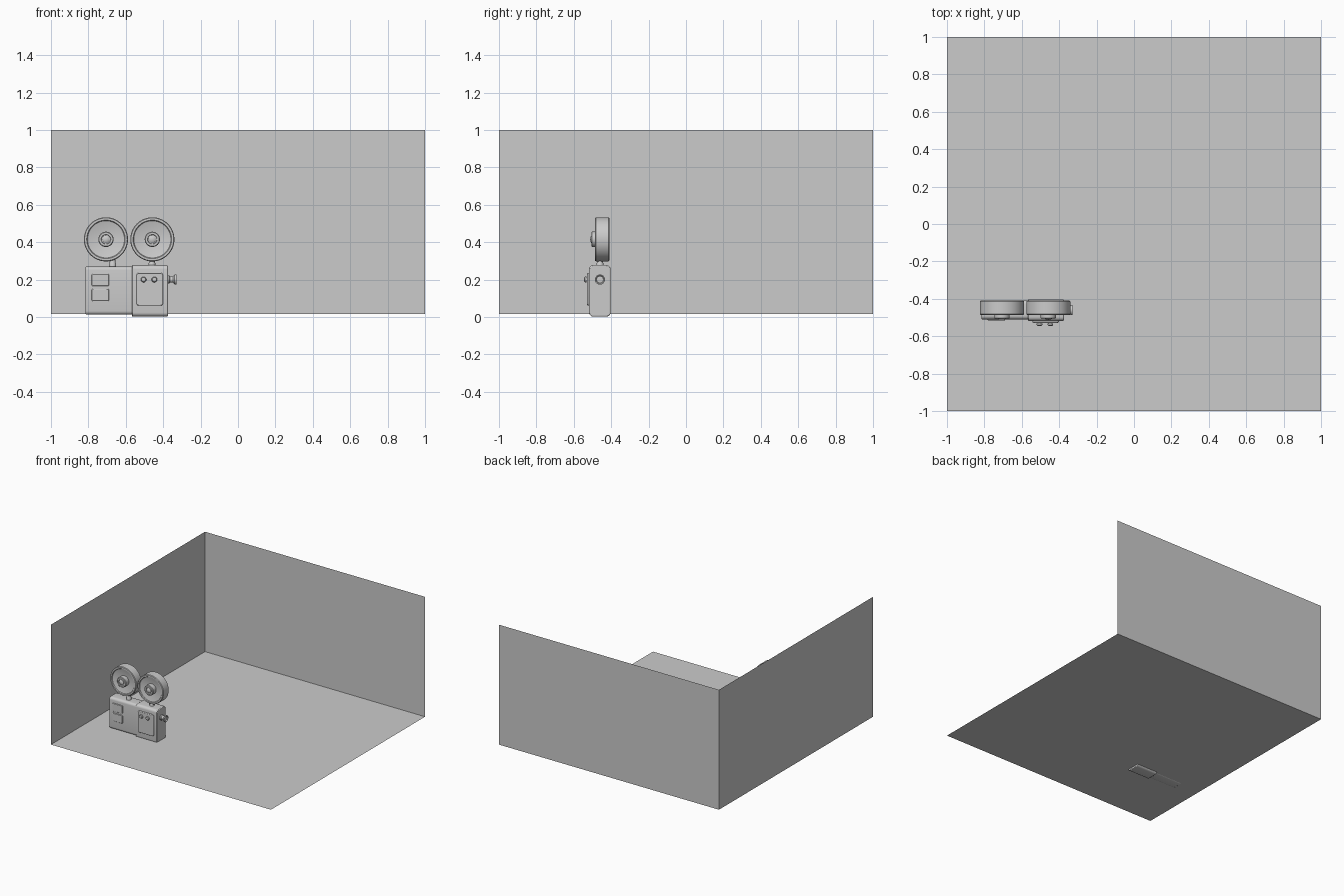
import bpy, bmesh, math
from mathutils import Matrix, Vector

if "Cube" in bpy.data.objects:
    bpy.data.objects.remove(bpy.data.objects["Cube"])

FLOOR = 0.015


def finish(name, bm, smooth=True):
    bmesh.ops.recalc_face_normals(bm, faces=bm.faces)
    me = bpy.data.meshes.new(name)
    bm.to_mesh(me)
    bm.free()
    ob = bpy.data.objects.new(name, me)
    bpy.context.collection.objects.link(ob)
    if smooth:
        bpy.ops.object.select_all(action='DESELECT')
        ob.select_set(True)
        bpy.context.view_layer.objects.active = ob
        bpy.ops.object.shade_smooth_by_angle(angle=math.radians(35))
    return ob


def sheet(name, corners):
    bm = bmesh.new()
    bm.faces.new([bm.verts.new(c) for c in corners])
    me = bpy.data.meshes.new(name)
    bm.to_mesh(me)
    bm.free()
    bpy.context.collection.objects.link(bpy.data.objects.new(name, me))


def rounded_box(name, lo, hi, axis, radius, soft):
    """Box with the edges along one axis rounded, and all other edges softened."""
    lo, hi = Vector(lo), Vector(hi)
    bm = bmesh.new()
    bmesh.ops.create_cube(bm, size=1)
    bmesh.ops.transform(bm, verts=bm.verts, matrix=Matrix.Translation((lo + hi) / 2)
                        @ Matrix.Diagonal((hi - lo).to_4d()))
    edges = [e for e in bm.edges
             if abs((e.verts[0].co - e.verts[1].co).normalized()[axis]) > 0.9]
    bmesh.ops.bevel(bm, geom=edges, offset=radius, segments=5, profile=0.5, affect='EDGES')
    ob = finish(name, bm)
    mod = ob.modifiers.new("soft_edges", 'BEVEL')
    mod.width, mod.segments, mod.limit_method = soft, 2, 'ANGLE'
    mod.angle_limit = math.radians(40)
    return ob


def lathe(name, profile, origin, axis, steps=48):
    """Revolve (radius, distance) points around an axis through origin."""
    bm = bmesh.new()
    verts = [bm.verts.new((r, 0, d)) for r, d in profile]
    edges = [bm.edges.new(p) for p in zip(verts, verts[1:])]
    bmesh.ops.spin(bm, geom=verts + edges, cent=(0, 0, 0), axis=(0, 0, 1),
                   angle=math.tau, steps=steps)
    bmesh.ops.remove_doubles(bm, verts=bm.verts, dist=1e-5)
    turn = Vector((0, 0, 1)).rotation_difference(Vector(axis)).to_matrix().to_4x4()
    bmesh.ops.transform(bm, verts=bm.verts, matrix=Matrix.Translation(origin) @ turn)
    return finish(name, bm)


FRONT, RIGHT, UP = (0, -1, 0), (1, 0, 0), (0, 0, 1)

# Room: floor and two walls
sheet("floor", [(-1, -1, FLOOR), (1, -1, FLOOR), (1, 1, FLOOR), (-1, 1, FLOOR)])
sheet("back_wall", [(-1, 1, FLOOR), (1, 1, FLOOR), (1, 1, 1), (-1, 1, 1)])
sheet("left_wall", [(-1, -1, FLOOR), (-1, 1, FLOOR), (-1, 1, 1), (-1, -1, 1)])

# Projector housing
rounded_box("rear_housing", (-0.815, -0.51, 0.012), (-0.56, -0.408, 0.27), 0, 0.02, 0.005)
rounded_box("front_housing", (-0.568, -0.518, 0.002), (-0.375, -0.403, 0.277), 0, 0.022, 0.005)

# Raised panels on the front side
rounded_box("control_panel", (-0.542, -0.528, 0.06), (-0.402, -0.50, 0.236), 1, 0.012, 0.004)
for i, z in enumerate((0.085, 0.165)):
    rounded_box(f"side_panel_{i + 1}", (-0.782, -0.517, z), (-0.69, -0.50, z + 0.065),
                1, 0.006, 0.003)

# Control knobs
for i, x in enumerate((-0.505, -0.447)):
    lathe(f"control_knob_{i + 1}",
          [(0, 0), (0.009, 0), (0.009, 0.008), (0.015, 0.010), (0.015, 0.016),
           (0.011, 0.021), (0, 0.023)], (x, -0.523, 0.20), FRONT, 24)

# Reels with dished faces and hubs, each on a neck
reel = [(0, 0), (0.114, 0), (0.118, 0.004), (0.118, 0.071), (0.114, 0.076),
        (0.103, 0.076), (0.099, 0.070), (0.042, 0.056), (0, 0.056)]
hub = [(0.041, 0.05), (0.041, 0.092), (0.037, 0.096), (0.026, 0.096), (0.024, 0.088),
       (0.020, 0.088), (0.020, 0.096), (0.014, 0.100), (0, 0.102)]
neck = [(0.019, 0.26), (0.019, 0.285), (0.016, 0.29), (0.016, 0.31)]
for side, x, neck_x in (("rear", -0.706, -0.67), ("front", -0.458, -0.46)):
    lathe(f"{side}_reel", reel, (x, -0.41, 0.415), FRONT, 64)
    lathe(f"{side}_reel_hub", hub, (x, -0.41, 0.415), FRONT, 32)
    lathe(f"{side}_reel_neck", neck, (neck_x, -0.46, 0), UP, 24)

# Lens on the right end
lathe("lens", [(0.022, -0.01), (0.022, 0.006), (0.017, 0.012), (0.017, 0.028),
               (0.027, 0.036), (0.027, 0.045), (0.022, 0.045), (0.018, 0.039), (0, 0.041)],
      (-0.375, -0.46, 0.20), RIGHT, 32)
